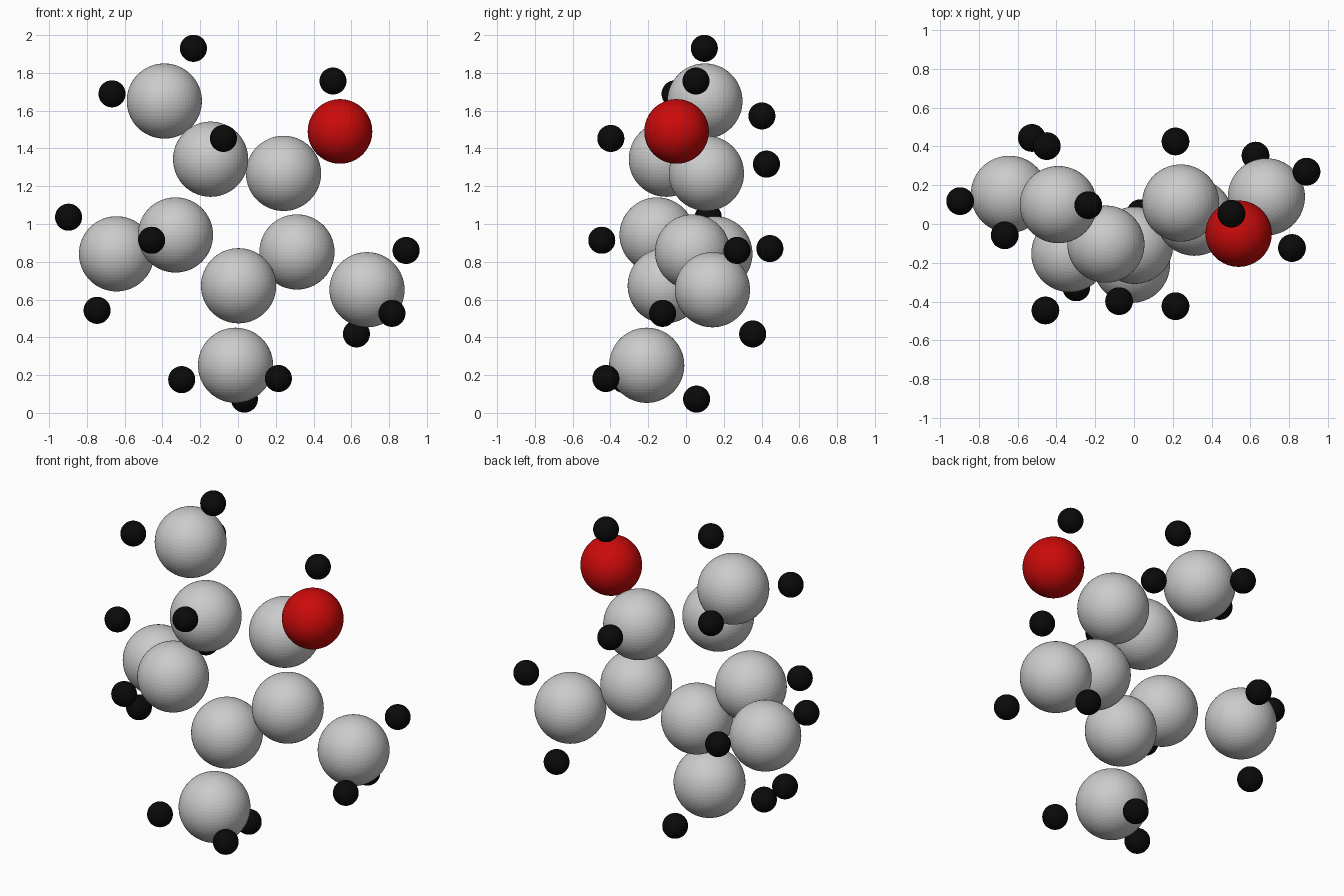
import bpy

def material(name, rgb):
    m = bpy.data.materials.new(name)
    m.diffuse_color = (*rgb, 1)
    return m

red = material("red", (0.6, 0.003, 0.003))
black = material("black", (0.003, 0.003, 0.003))

def ball(name, pos, radius, mat=None):
    bpy.ops.mesh.primitive_uv_sphere_add(segments=64, ring_count=32, radius=radius, location=pos)
    o = bpy.context.object
    o.name = o.data.name = name
    if mat:
        o.data.materials.append(mat)

# Ring carbons, then side carbons
carbons = {
    "ring_carbon": [(-0.145, -0.104, 1.343), (0.241, 0.108, 1.268), (0.312, 0.035, 0.852),
                    (0.003, -0.11, 0.673), (-0.331, -0.153, 0.942)],
    "side_carbon": [(-0.39, 0.1, 1.651), (-0.643, 0.153, 0.842), (-0.013, -0.208, 0.252),
                    (0.683, 0.14, 0.652)],
}
for name, points in carbons.items():
    for p in points:
        ball(name, p, 0.199)

# Oxygen
ball("oxygen", (0.54, -0.05, 1.49), 0.171, red)

# Hydrogens grouped by the part they surround
hydrogens = {
    "top_hydrogen": [(-0.236, 0.097, 1.93), (-0.667, -0.058, 1.689), (-0.45, 0.402, 1.572)],
    "left_hydrogen": [(-0.897, 0.118, 1.036), (-0.746, 0.11, 0.543), (-0.527, 0.444, 0.87)],
    "bottom_hydrogen": [(-0.298, -0.327, 0.176), (0.214, -0.424, 0.182), (0.034, 0.056, 0.073)],
    "right_hydrogen": [(0.89, 0.27, 0.86), (0.815, -0.124, 0.527), (0.627, 0.353, 0.418)],
    "ring_hydrogen": [(-0.077, -0.398, 1.453), (0.214, 0.426, 1.317), (-0.457, -0.446, 0.914)],
    "oxygen_hydrogen": [(0.503, 0.053, 1.757)],
}
for name, points in hydrogens.items():
    for p in points:
        ball(name, p, 0.0715, black)
